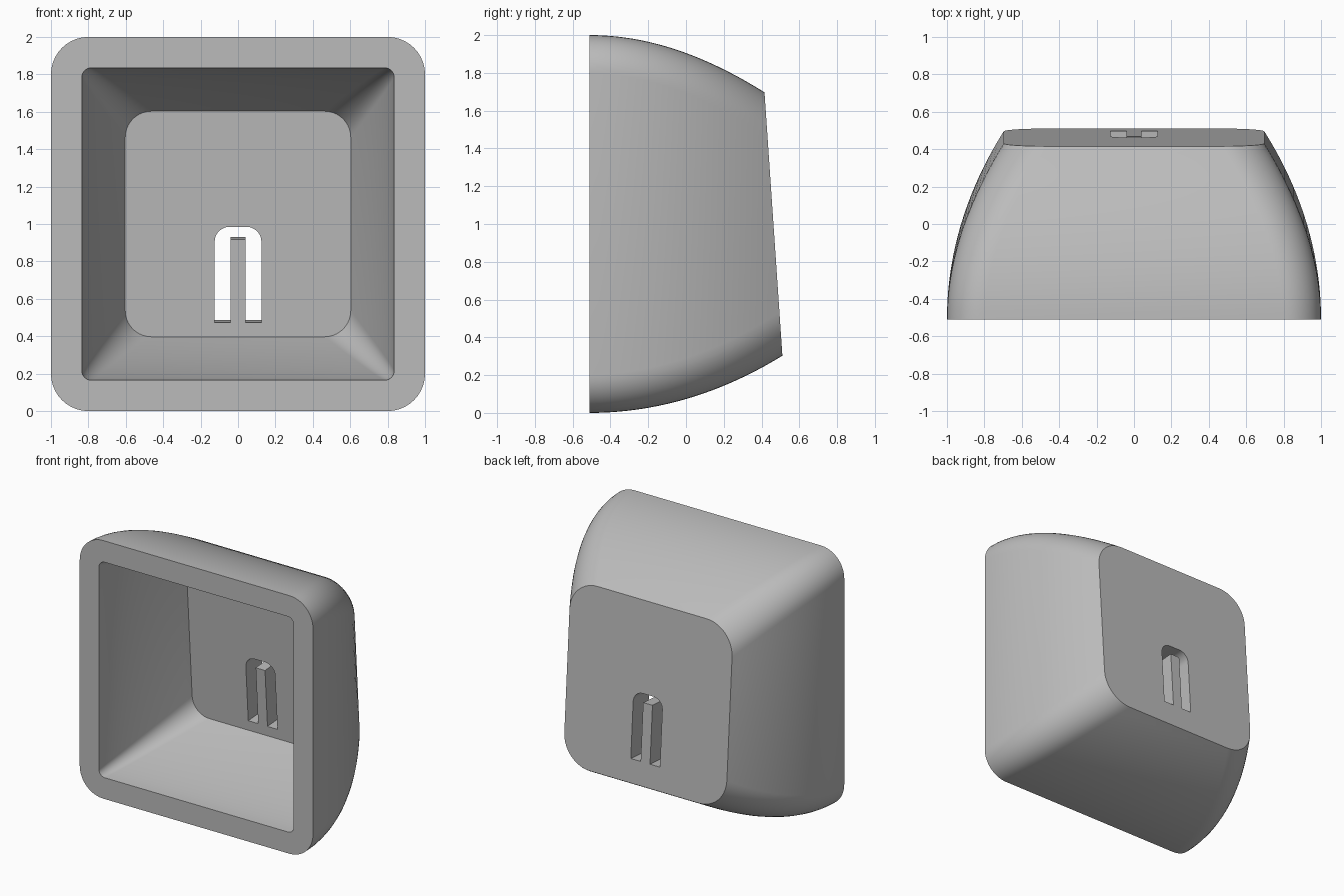
import bpy, bmesh, math
from mathutils import Vector

cube = bpy.data.objects.get("Cube")
if cube:
    bpy.data.objects.remove(cube, do_unlink=True)

grey = bpy.data.materials.new("light grey plastic")
grey.use_nodes = True
colour = (0.5, 0.5, 0.5, 1)
grey.diffuse_color = colour
grey.node_tree.nodes["Principled BSDF"].inputs["Base Color"].default_value = colour

FRONT = -0.51
SLOPE = 0.068      # lean of the back plate
BACK = 0.463       # back plate position at mid height
THICK = 0.195      # back plate thickness
CORNER = 10        # segments per rounded corner
STEPS = 20         # rings along the curved walls


def plate_y(z, offset=0):
    return BACK - offset - SLOPE * (z - 1)


def ring(half, radius, t, offset):
    """Rounded square, sliding from the front rim (t=0) to the plate (t=1)."""
    points = []
    for q, (sx, sz) in enumerate([(1, 1), (-1, 1), (-1, -1), (1, -1)]):
        for i in range(CORNER + 1):
            a = (q + i / CORNER) * math.pi / 2
            x = sx * (half - radius) + radius * math.cos(a)
            z = 1 + sz * (half - radius) + radius * math.sin(a)
            points.append(Vector((x, FRONT + t * (plate_y(z, offset) - FRONT), z)))
    return points


def skin(bm, rings):
    for a, b in zip(rings, rings[1:]):
        n = len(a)
        for i in range(n):
            j = (i + 1) % n
            bm.faces.new((a[i], a[j], b[j], b[i]))


def wall(bm, half, radius, power, offset):
    """Rings of a tapering wall; half and radius are (front, back) pairs."""
    rings = []
    for s in range(STEPS + 1):
        t = s / STEPS
        h = half[0] + (half[1] - half[0]) * t ** power
        r = radius[0] + (radius[1] - radius[0]) * t
        rings.append([bm.verts.new(p) for p in ring(h, r, t, offset)])
    return rings


def finish(bm, name):
    bmesh.ops.recalc_face_normals(bm, faces=bm.faces)
    mesh = bpy.data.meshes.new(name)
    bm.to_mesh(mesh)
    bm.free()
    mesh.materials.append(grey)
    obj = bpy.data.objects.new(name, mesh)
    bpy.context.collection.objects.link(obj)
    return obj


# Hollow shell: outer wall, inner wall, front rim and both plate faces
bm = bmesh.new()
outer = wall(bm, (1.0, 0.697), (0.2, 0.23), 2, 0)
inner = wall(bm, (0.835, 0.603), (0.05, 0.14), 1.4, THICK)
skin(bm, outer)
skin(bm, inner)
skin(bm, [outer[0], inner[0]])
bm.faces.new(outer[-1])
bm.faces.new(inner[-1])
shell = finish(bm, "hollow_shell")

# Arched slot around a central tongue, cut square to the leaning plate
low, high, tongue_top = 0.473, 0.985, 0.918
wide, tongue, r = 0.125, 0.04, 0.08
outline = [(wide, low)]
for sx, start in ((1, 0), (-1, math.pi / 2)):
    for i in range(9):
        a = start + i / 8 * math.pi / 2
        outline.append((sx * (wide - r) + r * math.cos(a), high - r + r * math.sin(a)))
outline += [(-wide, low), (-tongue, low), (-tongue, tongue_top),
            (tongue, tongue_top), (tongue, low)]
normal = Vector((0, 1, SLOPE)).normalized()
bm = bmesh.new()
caps = []
for depth in (-0.1, THICK + 0.1):
    caps.append([bm.verts.new(Vector((x, plate_y(z, THICK), z)) + normal * depth)
                 for x, z in outline])
skin(bm, caps)
for cap in caps:
    bm.faces.new(cap)
cutter = finish(bm, "slot_cutter")
cutter.hide_render = True

cut = shell.modifiers.new("slot", "BOOLEAN")
cut.operation = "DIFFERENCE"
cut.solver = "EXACT"
cut.object = cutter
bpy.ops.object.select_all(action="DESELECT")
shell.select_set(True)
bpy.context.view_layer.objects.active = shell
bpy.ops.object.modifier_apply(modifier=cut.name)
bpy.data.objects.remove(cutter, do_unlink=True)
bpy.ops.object.shade_smooth_by_angle(angle=math.radians(30))
